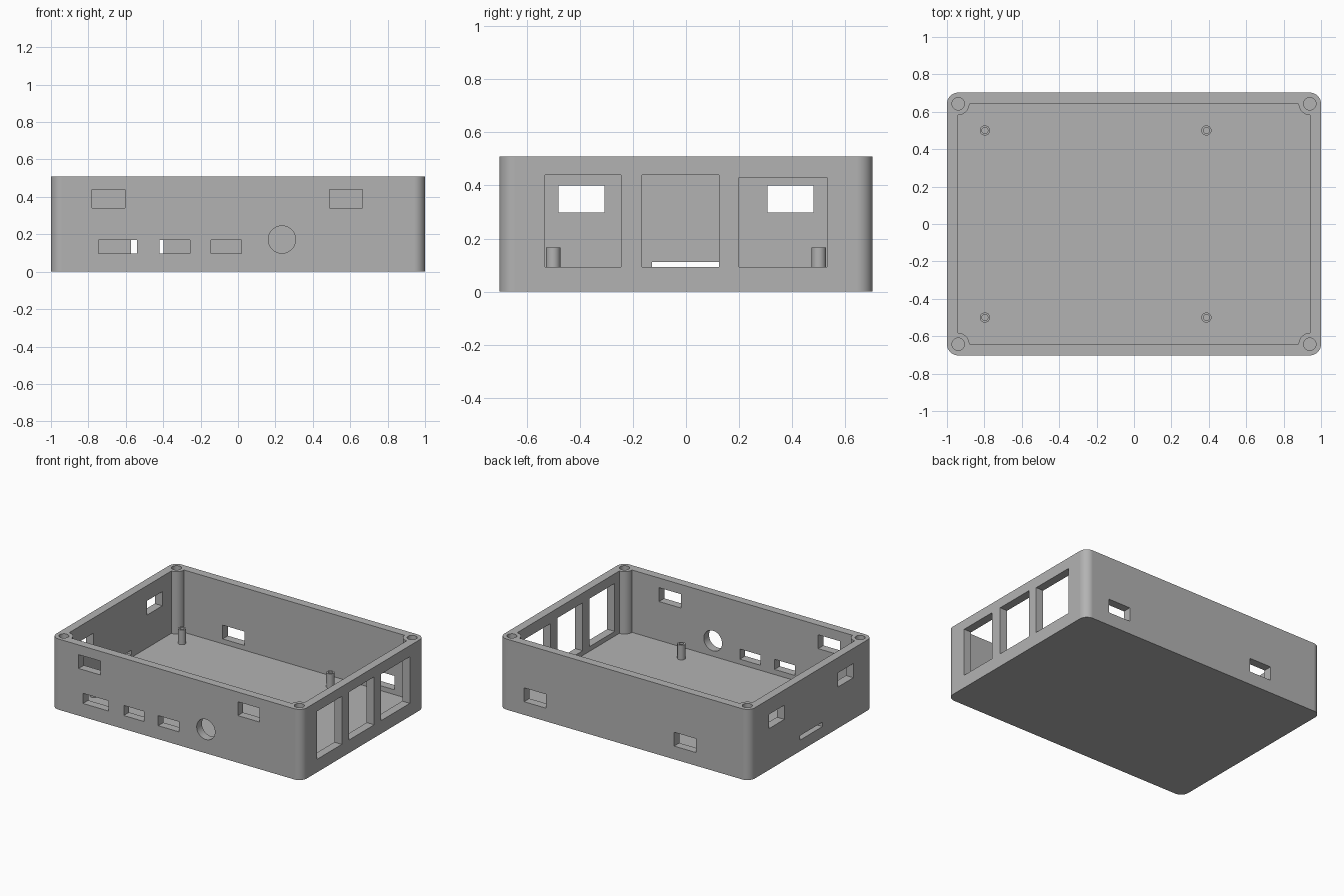
import bpy, bmesh
from math import sin, cos, pi, radians
from mathutils import Vector

cube = bpy.data.objects.get("Cube")
if cube:
    bpy.data.objects.remove(cube, do_unlink=True)

LENGTH, WIDTH, HEIGHT = 2.0, 1.405, 0.51
WALL, FLOOR = 0.06, 0.06
IX, IY = LENGTH / 2 - WALL, WIDTH / 2 - WALL   # inner wall and corner screw centres
CORNERS = [(1, 1), (-1, 1), (-1, -1), (1, -1)]

grey = bpy.data.materials.new("plain_grey")
grey.use_nodes = True
grey.diffuse_color = (0.45, 0.45, 0.45, 1)
grey.node_tree.nodes["Principled BSDF"].inputs["Base Color"].default_value = (0.45, 0.45, 0.45, 1)


def prism(bm, outline, bottom, depth):
    """Extrude a closed outline along the given depth vector."""
    face = bm.faces.new([bm.verts.new(Vector(p) + Vector(bottom)) for p in outline])
    top = bmesh.ops.extrude_face_region(bm, geom=[face], use_keep_orig=True)["geom"]
    moved = [v for v in top if isinstance(v, bmesh.types.BMVert)]
    bmesh.ops.translate(bm, verts=moved, vec=depth)


def box(bm, x0, x1, y0, y1, z0, z1):
    prism(bm, [(x0, y0, 0), (x1, y0, 0), (x1, y1, 0), (x0, y1, 0)],
          (0, 0, z0), (0, 0, z1 - z0))


def ring(radius, count, upright=False):
    pts = [(radius * cos(2 * pi * i / count), radius * sin(2 * pi * i / count))
           for i in range(count)]
    return [(a, 0, b) if upright else (a, b, 0) for a, b in pts]


def corner_outline(inward):
    """Rectangle with an arc round every screw centre: outer shell or inner cavity."""
    pts = []
    for k, (sx, sy) in enumerate(CORNERS):
        for i in range(13):
            step = pi / 2 * i / 12
            a = k * pi / 2 + (3 * pi / 2 - step if inward else step)
            pts.append((sx * IX + WALL * cos(a), sy * IY + WALL * sin(a), 0))
    return pts


def finish(bm, name):
    bmesh.ops.recalc_face_normals(bm, faces=bm.faces)
    mesh = bpy.data.meshes.new(name)
    bm.to_mesh(mesh)
    bm.free()
    obj = bpy.data.objects.new(name, mesh)
    mesh.materials.append(grey)
    bpy.context.collection.objects.link(obj)
    return obj


def activate(obj):
    bpy.ops.object.select_all(action="DESELECT")
    obj.select_set(True)
    bpy.context.view_layer.objects.active = obj


def cut(target, cutter):
    mod = target.modifiers.new("cut", "BOOLEAN")
    mod.operation, mod.solver, mod.object = "DIFFERENCE", "EXACT", cutter
    cutter.hide_render = True
    activate(target)
    bpy.ops.object.modifier_apply(modifier=mod.name)
    bpy.data.objects.remove(cutter, do_unlink=True)


def smooth(obj):
    activate(obj)
    bpy.ops.object.shade_smooth_by_angle(angle=radians(30))
    mod = obj.modifiers.new("flat_walls", "WEIGHTED_NORMAL")
    mod.keep_sharp = True


# Outer shell
bm = bmesh.new()
prism(bm, corner_outline(False), (0, 0, 0), (0, 0, HEIGHT))
case = finish(bm, "enclosure_case")

# Cavity, leaving round screw bosses in the corners
bm = bmesh.new()
prism(bm, corner_outline(True), (0, 0, FLOOR), (0, 0, HEIGHT))
cut(case, finish(bm, "cavity_cutter"))

bm = bmesh.new()
Y0, Y1 = IY - 0.02, WIDTH / 2 + 0.05
X0, X1 = IX - 0.02, LENGTH / 2 + 0.05
# Front wall: two vents, three slots and a round port
for x0, x1, z0, z1 in [(-0.78, -0.605, 0.34, 0.44), (0.49, 0.665, 0.34, 0.44),
                       (-0.745, -0.54, 0.097, 0.17), (-0.42, -0.257, 0.097, 0.17),
                       (-0.145, 0.02, 0.097, 0.17)]:
    box(bm, x0, x1, -Y1, -Y0, z0, z1)
prism(bm, ring(0.073, 48, True), (0.235, -Y1, 0.172), (0, Y1 - Y0, 0))
# Back wall: two low vents
for x0 in (-0.572, 0.625):
    box(bm, x0, x0 + 0.175, Y0, Y1, 0.095, 0.195)
# Right-hand end: three large windows
for y0, y1, z1 in [(-0.53, -0.245, 0.44), (-0.165, 0.125, 0.44), (0.20, 0.53, 0.43)]:
    box(bm, X0, X1, y0, y1, 0.094, z1)
# Left-hand end: two vents and a thin slot
for y0, y1, z0, z1 in [(-0.48, -0.307, 0.298, 0.40), (0.307, 0.48, 0.298, 0.40),
                       (-0.128, 0.128, 0.08, 0.112)]:
    box(bm, -X1, -X0, y0, y1, z0, z1)
# Screw holes in the corner bosses
for sx, sy in CORNERS:
    prism(bm, ring(0.033, 32), (sx * IX, sy * IY, 0.1), (0, 0, HEIGHT))
cut(case, finish(bm, "openings_cutter"))
smooth(case)

# Hollow standoff posts on the floor
for i, (x, y) in enumerate([(-0.797, 0.5), (0.387, 0.5), (-0.797, -0.5), (0.387, -0.5)]):
    bm = bmesh.new()
    prism(bm, ring(0.027, 32), (x, y, FLOOR - 0.01), (0, 0, 0.166 - FLOOR + 0.01))
    post = finish(bm, f"standoff_post_{i + 1}")
    bm = bmesh.new()
    prism(bm, ring(0.016, 24), (x, y, FLOOR), (0, 0, 0.2))
    cut(post, finish(bm, "post_hole_cutter"))
    smooth(post)
